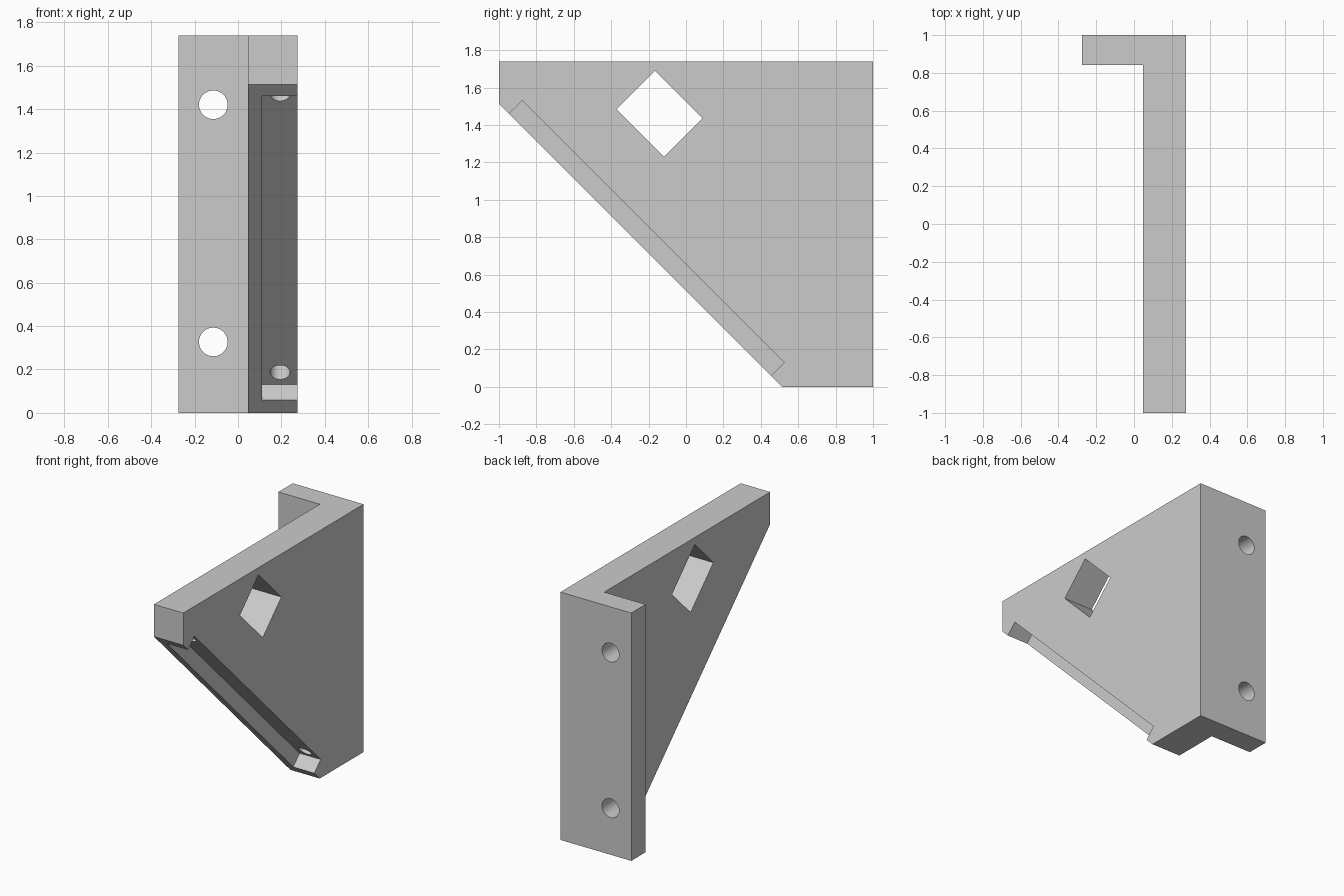
import bpy, bmesh, math
from mathutils import Vector

if "Cube" in bpy.data.objects:
    bpy.data.objects.remove(bpy.data.objects["Cube"])

H = 1.74          # overall height
SLOPE = 0.514     # sloped edge lies on y + z = SLOPE
R2 = math.sqrt(0.5)


def prism(name, points, offset):
    """Extrude a closed 3D outline along an offset vector."""
    bm = bmesh.new()
    face = bm.faces.new([bm.verts.new(p) for p in points])
    ext = bmesh.ops.extrude_face_region(bm, geom=[face])
    verts = [g for g in ext["geom"] if isinstance(g, bmesh.types.BMVert)]
    bmesh.ops.translate(bm, verts=verts, vec=Vector(offset))
    bmesh.ops.recalc_face_normals(bm, faces=bm.faces)
    me = bpy.data.meshes.new(name)
    bm.to_mesh(me)
    bm.free()
    ob = bpy.data.objects.new(name, me)
    bpy.context.collection.objects.link(ob)
    return ob


def side_prism(name, yz, x0, x1):
    return prism(name, [(x0, y, z) for y, z in yz], (x1 - x0, 0, 0))


def drill(name, centre, axis, radius, length):
    bpy.ops.mesh.primitive_cylinder_add(vertices=48, radius=radius, depth=length, location=centre)
    ob = bpy.context.object
    ob.name = name
    ob.rotation_euler = Vector(axis).to_track_quat('Z', 'Y').to_euler()
    return ob


def cut(target, cutter):
    cutter.hide_render = True
    mod = target.modifiers.new(cutter.name, 'BOOLEAN')
    mod.operation, mod.solver, mod.object = 'DIFFERENCE', 'EXACT', cutter
    bpy.context.view_layer.objects.active = target
    bpy.ops.object.modifier_apply(modifier=mod.name)
    bpy.data.objects.remove(cutter)


# L-shaped body: mounting flange at the back plus side plate
footprint = [(-0.275, 1), (0.275, 1), (0.275, -1), (0.047, -1), (0.047, 0.841), (-0.275, 0.841)]
bracket = prism("angled_bracket", [(x, y, 0) for x, y in footprint], (0, 0, H))

# Sloped lower edge of the side plate
cut(bracket, side_prism("slope_cut", [(-1.5, SLOPE + 1.5), (SLOPE + 0.5, -0.5), (-1.5, -0.5)], -0.5, 0.5))

# Tilted rectangular window
cut(bracket, side_prism("window_cut", [(-0.165, 1.69), (0.088, 1.437), (-0.118, 1.231), (-0.371, 1.484)], -0.5, 0.5))

# Recess along the slope, open to the outer face
depth, over = 0.07, 0.05
ya, yb = -0.946, 0.454
cut(bracket, side_prism("recess_cut", [
    (ya - over, SLOPE - ya - over), (ya + depth, SLOPE - ya + depth),
    (yb + depth, SLOPE - yb + depth), (yb - over, SLOPE - yb - over)], 0.111, 0.4))

# Blind screw holes in the recess, square to the slope
floor = SLOPE + 2 * depth
for z in (0.187, 1.47):
    cut(bracket, drill("recess_hole", (0.194, floor - z + 0.1 * R2, z + 0.1 * R2), (0, 1, 1), 0.046, 0.3))

# Mounting holes through the flange
for z in (0.327, 1.42):
    cut(bracket, drill("mount_hole", (-0.114, 0.92, z), (0, 1, 0), 0.066, 0.5))

bpy.ops.object.select_all(action='DESELECT')
bracket.select_set(True)
bpy.context.view_layer.objects.active = bracket
bpy.ops.object.shade_smooth_by_angle(angle=math.radians(30))
